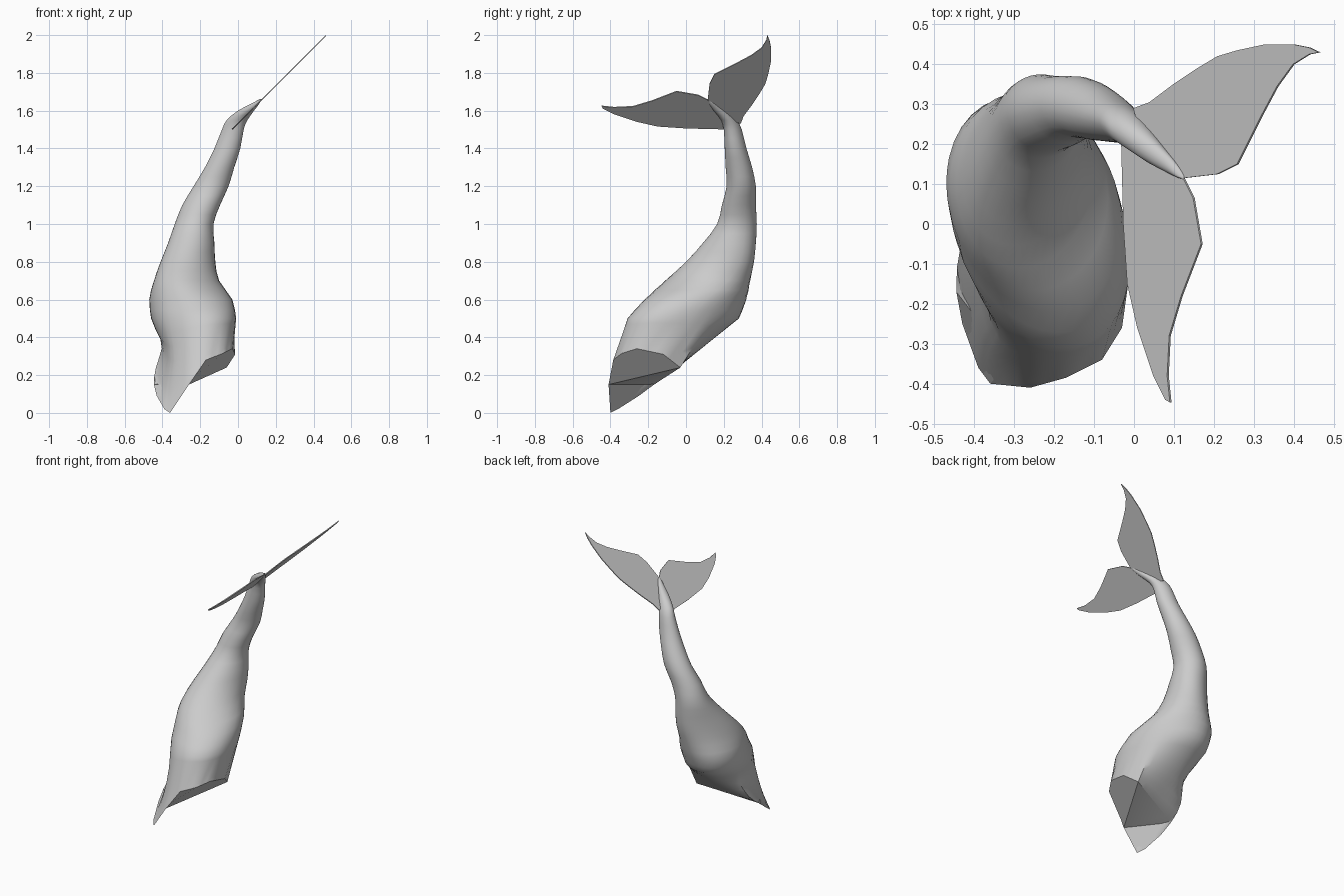
import bpy, bmesh, math
from mathutils import Vector

cube = bpy.data.objects.get("Cube")
if cube:
    bpy.data.objects.remove(cube)

grey = bpy.data.materials.new("skin grey")
grey.use_nodes = True
colour = (0.6, 0.6, 0.6, 1)
grey.diffuse_color = colour
grey.node_tree.nodes["Principled BSDF"].inputs["Base Color"].default_value = colour


def make_object(name, bm):
    mesh = bpy.data.meshes.new(name)
    bm.to_mesh(mesh)
    bm.free()
    mesh.materials.append(grey)
    ob = bpy.data.objects.new(name, mesh)
    bpy.context.collection.objects.link(ob)
    return ob


# Faceted lower rim, as angle in degrees, then x, y, z
rim = [(-124, -.36, -.40, .0), (-96, -.26, -.41, .15), (-68, -.17, -.385, .28),
       (-37, -.08, -.34, .315), (-11, -.03, -.26, .34), (24, -.015, -.12, .31),
       (45, -.06, -.03, .24), (166, -.445, -.17, .15), (189, -.43, -.25, .09),
       (223, -.39, -.36, .02), (236, -.36, -.40, .0)]
angles, rim_points, corner = [], [], []
for a, b in zip(rim, rim[1:]):
    steps = 12 if a[0] == 45 else 3
    corner.append(len(angles))
    for i in range(steps):
        f = i / steps
        angles.append(math.radians(a[0] + (b[0] - a[0]) * f))
        rim_points.append(Vector(a[1:]).lerp(Vector(b[1:]), f))

# Horizontal sections: z, x min, x max, y min, y max, skew
sections = [(.50, -.46, -.01, -.31, .28, -.27), (.60, -.47, -.03, -.22, .32, -.2),
            (.70, -.445, -.10, -.11, .34, .08), (.80, -.41, -.12, .0, .36, .22),
            (.90, -.37, -.125, .09, .37, .15), (1.0, -.335, -.13, .165, .375, .0),
            (1.1, -.295, -.095, .19, .37, -.05), (1.2, -.235, -.05, .215, .37, -.05),
            (1.3, -.175, -.02, .21, .35, -.05), (1.4, -.125, .012, .205, .32, -.1),
            (1.5, -.085, .03, .20, .295, -.2), (1.55, -.06, .05, .185, .27, -.3),
            (1.6, .0, .085, .145, .225, -.5), (1.64, .075, .115, .12, .165, -.5),
            (1.662, .118, .127, .113, .122, 0)]


def section_ring(z, x0, x1, y0, y1, skew):
    return [Vector(((x0 + x1) / 2 + (x1 - x0) / 2 * math.cos(t),
                    (y0 + y1) / 2 + (y1 - y0) / 2 * math.sin(t + skew), z)) for t in angles]


# Ease the values between sections with a cubic curve
def cubic(p, q, r, s, f):
    return tuple(b + .5 * f * (c - a + f * (2*a - 5*b + 4*c - d + f * (3*(b - c) + d - a)))
                 for a, b, c, d in zip(p, q, r, s))


rows = []
for i in range(len(sections) - 1):
    p, s = sections[max(i - 1, 0)], sections[min(i + 2, len(sections) - 1)]
    rows += [section_ring(*cubic(p, sections[i], sections[i + 1], s, f)) for f in (0, .5)]
rows.append(section_ring(*sections[-1]))

# Blend the rim into the lowest section, with a waist above a flared lip on the right flank:
# blend factor, inward shift, backward shift
lower = []
for f, inward, back in ((0, 0, 0), (.12, .003, .03), (.25, .014, .04), (.4, .035, .025),
                        (.55, .054, 0), (.7, .046, 0), (.85, .02, 0)):
    ring = []
    for t, p, q in zip(angles, rim_points, rows[0]):
        weight = max(0, -math.cos(t - .15)) ** 2
        v = p.lerp(q, f) + Vector((inward, back, 0)) * weight
        ring.append(v)
    lower.append(ring)

# Tail body with a faceted cap at the cut end
bm = bmesh.new()
grid = [[bm.verts.new(v) for v in ring] for ring in lower + rows]
n = len(angles)
for low, high in zip(grid, grid[1:]):
    for i in range(n):
        j = (i + 1) % n
        bm.faces.new((low[i], low[j], high[j], high[i]))
bm.faces.new(grid[-1])
base = grid[0]
b, e, g = corner[1], corner[6], corner[7]
bm.faces.new(base[b:e + 1])
bm.faces.new([base[b]] + base[e:g + 1])
bm.faces.new(base[g:] + base[:b + 1])
bmesh.ops.recalc_face_normals(bm, faces=bm.faces)
body = make_object("tail_body", bm)
bpy.ops.object.select_all(action='DESELECT')
body.select_set(True)
bpy.context.view_layer.objects.active = body
bpy.ops.object.shade_smooth_by_angle(angle=math.radians(40))

# Thin flukes, both lying in one plane sloping up to the left
flukes = {
    "left_fluke": [(.02, .22), (0, .29), (.04, .305), (.1, .35), (.16, .39), (.21, .42),
                   (.26, .435), (.33, .45), (.40, .45), (.44, .442), (.465, .43), (.44, .425),
                   (.40, .40), (.36, .345), (.32, .27), (.26, .15), (.21, .125), (.125, .115)],
    "right_fluke": [(.02, .19), (-.03, .2), (-.025, 0), (-.015, -.15), (.01, -.26), (.05, -.38),
                    (.08, -.44), (.092, -.447), (.085, -.38), (.09, -.28), (.12, -.18),
                    (.17, -.05), (.15, .065), (.125, .115)]}
for name, outline in flukes.items():
    bm = bmesh.new()
    face = bm.faces.new([bm.verts.new((x, y, x + 1.533)) for x, y in outline])
    face.normal_update()
    if face.normal.z < 0:
        face.normal_flip()
    fluke = make_object(name, bm)
    thickness = fluke.modifiers.new("thickness", 'SOLIDIFY')
    thickness.thickness = .006
    thickness.offset = 0
